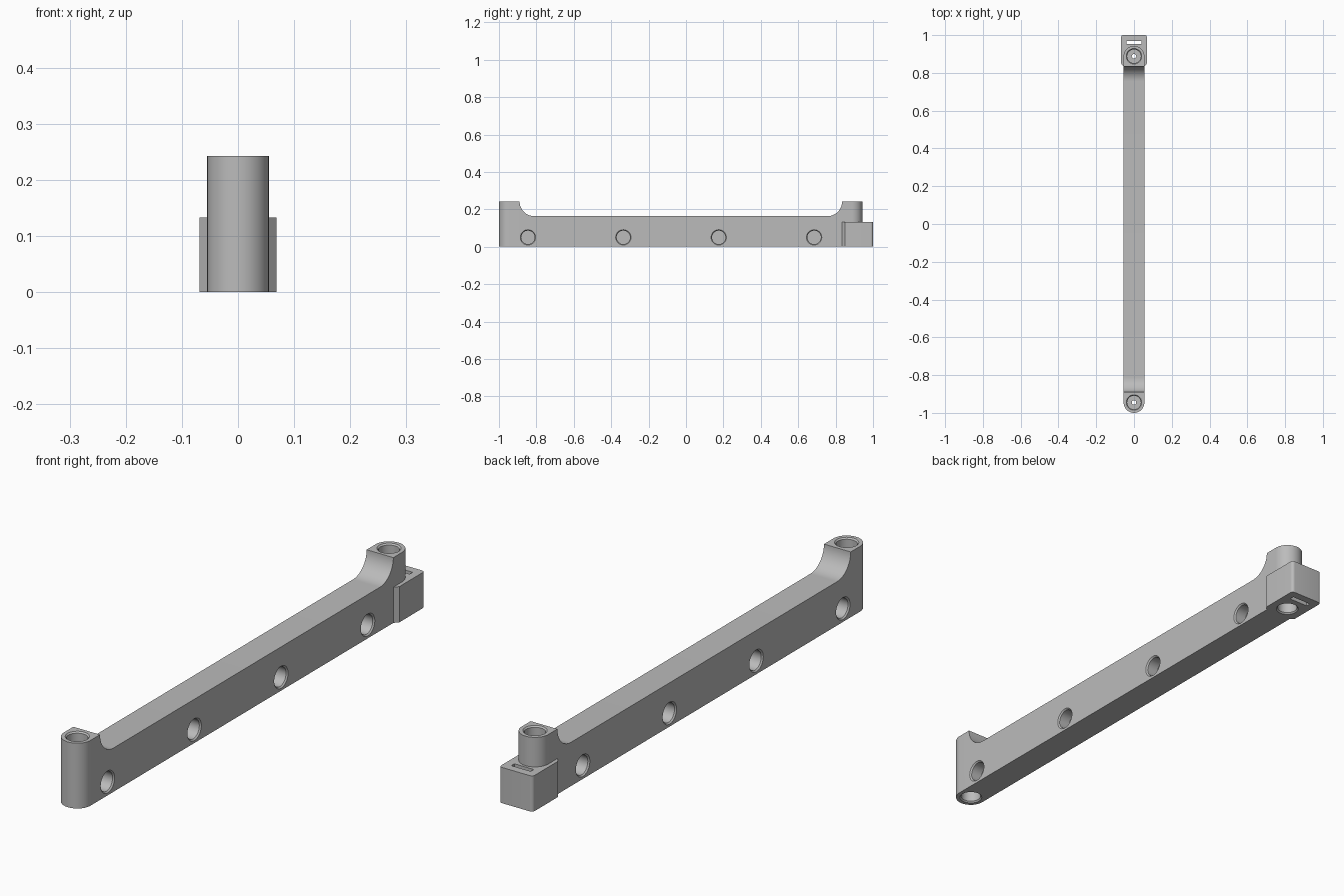
import bpy, bmesh, math
from mathutils import Matrix, Vector

cube = bpy.data.objects.get("Cube")
if cube:
    bpy.data.objects.remove(cube, do_unlink=True)

HALF = 0.055          # half width of the rail
TOP, RAIL = 0.243, 0.163
FRONT, BACK = -0.945, 0.888   # centres of the two end posts
HOLE = 0.041

grey = bpy.data.materials.new("plain grey")
grey.use_nodes = True
grey.diffuse_color = (0.5, 0.5, 0.5, 1)
grey.node_tree.nodes["Principled BSDF"].inputs["Base Color"].default_value = (0.5, 0.5, 0.5, 1)


def make_object(name, bm):
    bmesh.ops.recalc_face_normals(bm, faces=bm.faces)
    mesh = bpy.data.meshes.new(name)
    bm.to_mesh(mesh)
    bm.free()
    mesh.materials.append(grey)
    obj = bpy.data.objects.new(name, mesh)
    bpy.context.collection.objects.link(obj)
    return obj


def prism(name, points, direction):
    """Extrude a closed outline along a direction."""
    bm = bmesh.new()
    face = bm.faces.new([bm.verts.new(p) for p in points])
    ext = bmesh.ops.extrude_face_region(bm, geom=[face])
    moved = [v for v in ext["geom"] if isinstance(v, bmesh.types.BMVert)]
    bmesh.ops.translate(bm, verts=moved, vec=Vector(direction))
    return make_object(name, bm)


def arc(cx, cy, r, start, end, n=16):
    steps = [math.radians(start + (end - start) * i / n) for i in range(n + 1)]
    return [(cx + r * math.cos(a), cy + r * math.sin(a)) for a in steps]


def boolean(target, cutter, operation):
    mod = target.modifiers.new(operation.lower(), "BOOLEAN")
    mod.operation, mod.object, mod.solver = operation, cutter, "EXACT"
    bpy.context.view_layer.objects.active = target
    bpy.ops.object.modifier_apply(modifier=mod.name)
    bpy.data.objects.remove(cutter, do_unlink=True)


def drill(target, position, direction, radius, depth, chamfer=0.005):
    """Cut a round pocket with a chamfered rim; direction points inward."""
    bm = bmesh.new()
    rot = Vector(direction).to_track_quat("Z", "Y").to_matrix().to_4x4()
    place = Matrix.Translation(position) @ rot
    rings = []
    for r, h in ((radius + chamfer, -0.01), (radius + chamfer, 0),
                 (radius, chamfer), (radius, depth)):
        rings.append([bm.verts.new(place @ Vector((x, y, h)))
                      for x, y in arc(0, 0, r, 0, 360, 40)[:-1]])
    for low, high in zip(rings, rings[1:]):
        for i in range(len(low)):
            j = (i + 1) % len(low)
            bm.faces.new((low[i], low[j], high[j], high[i]))
    bm.faces.new(rings[0])
    bm.faces.new(rings[-1])
    boolean(target, make_object("pocket_cutter", bm), "DIFFERENCE")


# Rail side profile with a concave sweep up to each end post
sweep = 0.08
profile = [(-1.1, 0), (1.1, 0), (1.1, TOP), (0.835, TOP)]
profile += arc(0.835 - sweep, TOP, sweep, 0, -90)
profile += arc(-0.89 + sweep, TOP, sweep, 270, 180)
profile += [(-1.1, TOP)]
rail = prism("rail", [(-0.1, y, z) for y, z in profile], (0.2, 0, 0))

# Round both ends of the rail in plan
plan = arc(0, BACK, HALF, 0, 180, 32) + arc(0, FRONT, HALF, 180, 360, 32)
boolean(rail, prism("plan_cutter", [(x, y, -0.1) for x, y in plan], (0, 0, 0.5)), "INTERSECT")

# Back block with bevelled front corners and small rounded back corners
w, r = 0.069, 0.012
outline = [(-HALF, 0.835), (HALF, 0.835), (w, 0.85)]
outline += arc(w - r, 1 - r, r, 0, 90, 6) + arc(r - w, 1 - r, r, 90, 180, 6)
outline += [(-w, 0.85)]
boolean(rail, prism("block", [(x, y, 0) for x, y in outline], (0, 0, 0.133)), "UNION")

# Strap slot through the block
slot = [(-0.04, 0.952), (0.04, 0.952), (0.04, 0.97), (-0.04, 0.97)]
boolean(rail, prism("slot_cutter", [(x, y, -0.1) for x, y in slot], (0, 0, 0.4)), "DIFFERENCE")

# Pockets in the top and bottom of each post, joined by a narrow bore
for y in (FRONT, BACK):
    drill(rail, (0, y, TOP), (0, 0, -1), HOLE - 0.005, 0.055)
    drill(rail, (0, y, 0), (0, 0, 1), HOLE - 0.005, 0.055)
    drill(rail, (0, y, 0.02), (0, 0, 1), 0.012, 0.2, 0)

# Row of blind pockets on both sides
for i in range(4):
    for side in (-1, 1):
        drill(rail, (side * HALF, -0.845 + 0.51 * i, 0.05), (-side, 0, 0), HOLE - 0.005, 0.05)

bpy.ops.object.select_all(action="DESELECT")
rail.select_set(True)
bpy.context.view_layer.objects.active = rail
bpy.ops.object.shade_smooth_by_angle(angle=math.radians(30))
